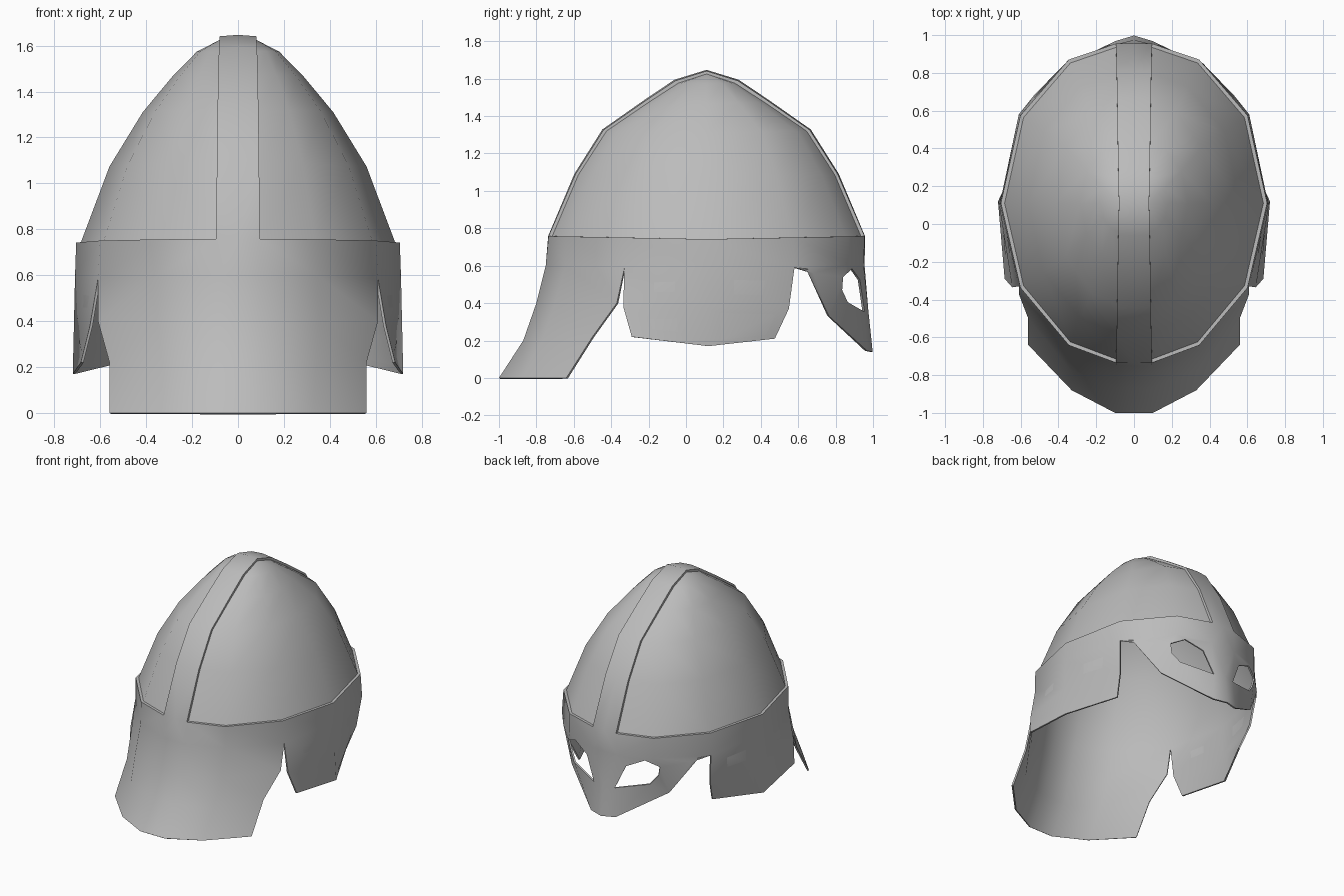
import bpy
import bmesh
import math

if "Cube" in bpy.data.objects:
    bpy.data.objects.remove(bpy.data.objects["Cube"], do_unlink=True)

steel = bpy.data.materials.new("grey_steel")
steel.use_nodes = True
GREY = (0.5, 0.5, 0.5, 1)
steel.diffuse_color = GREY
steel.node_tree.nodes["Principled BSDF"].inputs["Base Color"].default_value = GREY

YC = 0.11       # centre of the dome in y
STEP = 0.02     # height of the frame above the panels
WALL = 0.012    # thickness of the metal
# dome rows: height, half width, half length
ROWS = [(0.75, 0.685, 0.825), (1.08, 0.56, 0.685), (1.315, 0.415, 0.535),
        (1.47, 0.285, 0.31), (1.575, 0.18, 0.15), (1.625, 0.08, 0)]
# plan outline from back to front, as fractions of width and length
PLAN = [(0, -1), (0.41, -0.89), (0.83, -0.53), (1, 0),
        (0.83, 0.55), (0.41, 0.9), (0, 1)]
COLS = range(len(PLAN))
LEVELS = range(len(ROWS))


def dome(row, col, out=0):
    """Point on the dome, optionally raised outward by out."""
    z, half_x, half_y = ROWS[row]
    sx, sy = PLAN[col]
    rise = row / (len(ROWS) - 1)
    ridge = 0.095 - 0.015 * rise
    grow = out if half_y else 0
    brow = 0.016 * (abs(sy) - 0.5) * (1 - rise)
    return (ridge + (half_x + grow - ridge) * sx,
            YC + (half_y + grow) * sy, z + out * rise + brow)


def centre(p):
    """The same point moved to the middle plane."""
    return (0, p[1], p[2])


def patch(bm, rows):
    """Skin a grid of points with quads."""
    grid = [[bm.verts.new(p) for p in row] for row in rows]
    for a, b in zip(grid, grid[1:]):
        for i in range(len(a) - 1):
            bm.faces.new((a[i], a[i + 1], b[i + 1], b[i]))


def half_shell(step):
    """Left half of the helmet as one sheet; step raises crest and band."""
    bm = bmesh.new()

    # Dome panels
    patch(bm, [[dome(r, c) for c in COLS] for r in LEVELS])

    # Crest strip from back to front with its side wall
    path = [(r, 0) for r in LEVELS] + [(r, 6) for r in reversed(LEVELS[:-1])]
    crest = []
    for r, c in path:
        edge = dome(r, c, 0.8 * step if r else step)
        crest.append([centre(dome(r, c, 1.1 * step)), edge, dome(r, c)])
    patch(bm, crest)

    # Brow band with the lip that meets the panels
    low = [(0.09, -0.75, 0.6), (0.345, -0.645, 0.6), (0.61, -0.33, 0.585),
           (0.71, YC, 0.6), (0.61, 0.58, 0.59), (0.345, 0.87, 0.61), (0.1, 0.95, 0.6)]
    back, front = (0, -0.75, 0.6), (0, 0.955, 0.6)
    top = [dome(0, c, step) for c in COLS]
    patch(bm, [[dome(0, c) for c in COLS], top, low])
    patch(bm, [[crest[0][0], top[0]], [back, low[0]]])
    patch(bm, [[crest[-1][0], top[6]], [front, low[6]]])

    # Flared neck guard
    patch(bm, [[back] + low[:3],
               [(0, -0.8, 0.4), (0.09, -0.8, 0.4), (0.35, -0.7, 0.4), (0.61, -0.37, 0.4)],
               [(0, -0.87, 0.2), (0.1, -0.87, 0.2), (0.34, -0.77, 0.2), (0.56, -0.5, 0.22)],
               [(0, -1, 0), (0.1, -1, 0), (0.33, -0.88, 0), (0.56, -0.64, 0)]])

    # Cheek guard
    patch(bm, [low[2:5],
               [(0.645, -0.335, 0.38), (0.715, YC, 0.38), (0.585, 0.55, 0.37)],
               [(0.685, -0.29, 0.22), (0.72, 0.12, 0.17), (0.55, 0.475, 0.21)]])

    # Face mask around an open eye hole
    points = {
        "side": low[4], "brow": low[5], "bridge": low[6], "mid": front,
        "nose": (0, 0.975, 0.36), "tip": (0, 0.998, 0.14), "tip_side": (0.1, 0.968, 0.145),
        "jaw": (0.4, 0.765, 0.33), "temple": (0.55, 0.647, 0.572), "bone": (0.53, 0.68, 0.56),
        "e_top": (0.285, 0.888, 0.583), "e_in": (0.16, 0.93, 0.524),
        "e_nose": (0.085, 0.955, 0.353), "e_low": (0.31, 0.865, 0.405),
        "e_out": (0.36, 0.835, 0.47), "e_brow": (0.375, 0.84, 0.54)}
    verts = {k: bm.verts.new(p) for k, p in points.items()}
    for names in ("side brow bone", "side bone temple", "brow e_brow bone",
                  "bone e_brow jaw temple", "brow e_top e_brow", "brow bridge e_in e_top",
                  "bridge e_nose e_in", "bridge mid nose e_nose",
                  "e_nose nose tip tip_side", "e_low e_nose tip_side jaw",
                  "e_out e_low jaw", "e_brow e_out jaw"):
        bm.faces.new([verts[n] for n in names.split()])

    bmesh.ops.remove_doubles(bm, verts=bm.verts, dist=0.001)
    bmesh.ops.recalc_face_normals(bm, faces=bm.faces)
    outward = sum(f.normal.x * f.calc_center_median().x for f in bm.faces)
    if outward < 0:
        bmesh.ops.reverse_faces(bm, faces=bm.faces)
    bm.normal_update()
    return bm


def key(v):
    return tuple(round(c, 3) for c in v.co)


# Stepped outer skin and plain inner skin, joined along the open rims
outer, inner = half_shell(STEP), half_shell(0)
rim = {key(v): v for v in outer.verts if v.is_boundary}
copy = {}
for v in inner.verts:
    spot = v.co - v.normal * WALL
    if v.co.x < 0.001:
        spot.x = 0
    copy[v] = outer.verts.new(spot)
for f in inner.faces:
    outer.faces.new([copy[v] for v in reversed(f.verts)])
for e in inner.edges:
    a, b = e.verts
    if e.is_boundary and max(a.co.x, b.co.x) > 0.001:
        outer.faces.new((rim[key(a)], rim[key(b)], copy[b], copy[a]))
inner.free()
bmesh.ops.recalc_face_normals(outer, faces=outer.faces)

mesh = bpy.data.meshes.new("helmet_shell")
outer.to_mesh(mesh)
outer.free()
mesh.materials.append(steel)
helmet = bpy.data.objects.new("helmet_shell", mesh)
bpy.context.collection.objects.link(helmet)
helmet.modifiers.new("mirror", "MIRROR").use_clip = True
bpy.ops.object.select_all(action="DESELECT")
helmet.select_set(True)
bpy.context.view_layer.objects.active = helmet
bpy.ops.object.convert(target="MESH")
bpy.ops.object.shade_smooth_by_angle(angle=math.radians(42))
